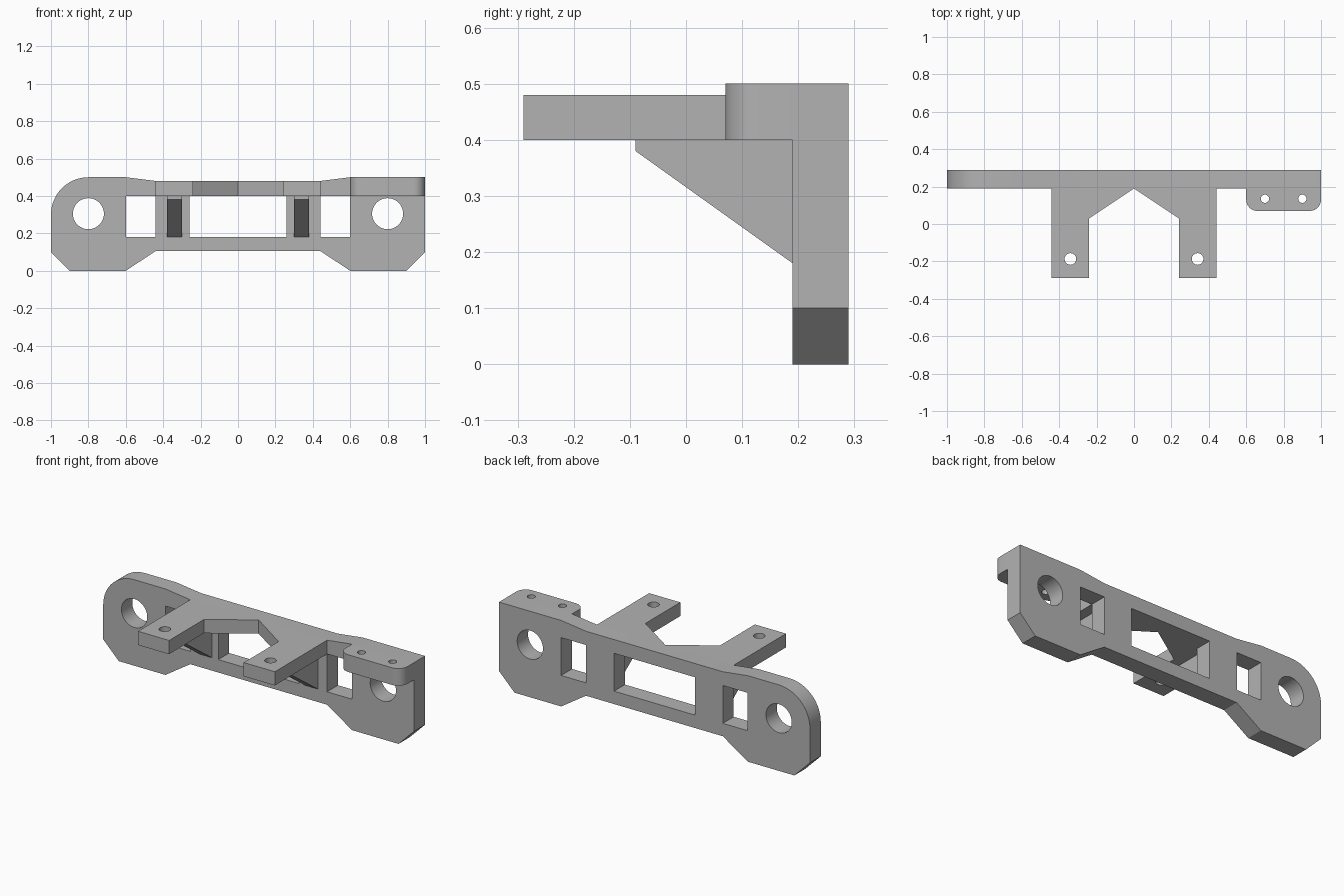
import bpy, bmesh
from math import sin, cos, pi, radians
from mathutils import Matrix, Vector

cube = bpy.data.objects.get("Cube")
if cube:
    bpy.data.objects.remove(cube, do_unlink=True)

grey = bpy.data.materials.new("plain grey")
grey.use_nodes = True
grey.diffuse_color = (0.45, 0.45, 0.45, 1)
grey.node_tree.nodes["Principled BSDF"].inputs["Base Color"].default_value = grey.diffuse_color


def arc(cx, cy, r, start, end, steps):
    """Points along an arc, angles in degrees."""
    angles = [radians(start + (end - start) * i / steps) for i in range(steps + 1)]
    return [(cx + r * cos(a), cy + r * sin(a)) for a in angles]


def circle(cx, cy, r, steps=48):
    return arc(cx, cy, r, 0, 360, steps)[:-1]


def rect(x0, x1, y0, y1):
    return [(x0, y0), (x1, y0), (x1, y1), (x0, y1)]


def prism(name, loops, depth, frame):
    """Fill an outline with holes, extrude it and place it with a frame."""
    bm = bmesh.new()
    for loop in loops:
        verts = [bm.verts.new((x, y, 0)) for x, y in loop]
        for a, b in zip(verts, verts[1:] + verts[:1]):
            bm.edges.new((a, b))
    bmesh.ops.triangle_fill(bm, edges=bm.edges[:], use_beauty=True, normal=(0, 0, 1))
    top = bmesh.ops.extrude_face_region(bm, geom=bm.faces[:])["geom"]
    bmesh.ops.translate(bm, vec=(0, 0, depth),
                        verts=[v for v in top if isinstance(v, bmesh.types.BMVert)])
    bmesh.ops.transform(bm, matrix=frame, verts=bm.verts[:])
    bmesh.ops.recalc_face_normals(bm, faces=bm.faces[:])
    mesh = bpy.data.meshes.new(name)
    bm.to_mesh(mesh)
    bm.free()
    mesh.materials.append(grey)
    obj = bpy.data.objects.new(name, mesh)
    bpy.context.collection.objects.link(obj)
    bpy.ops.object.select_all(action="DESELECT")
    obj.select_set(True)
    bpy.context.view_layer.objects.active = obj
    bpy.ops.object.shade_smooth_by_angle(angle=radians(30))
    return obj


def flat(z):
    return Matrix.Translation((0, 0, z))


# Upright back plate, drawn in x and z, with one rounded shoulder
BACK, FRONT = 0.29, 0.19
upright = Matrix.Translation((0, BACK, 0)) @ Matrix.Rotation(pi / 2, 4, "X")
lower = [(0.44, 0.105), (0.6, 0), (0.9, 0), (1, 0.1)]
outline = lower + [(1, 0.5), (0.6, 0.5), (0.44, 0.48), (-0.44, 0.48), (-0.6, 0.5)]
outline += arc(-0.8, 0.3, 0.2, 90, 180, 20)
outline += [(-x, z) for x, z in reversed(lower)]
openings = [rect(-0.26, 0.26, 0.18, 0.4)]
for s in (-1, 1):
    openings.append(circle(s * 0.8, 0.305, 0.083))
    openings.append(rect(*sorted((s * 0.44, s * 0.6)), 0.18, 0.4))
prism("back_plate", [outline] + openings, BACK - FRONT, upright)

# Forward arms with angled roots, and the tapered ribs below them
sideways = Matrix(((0, 0, 1, 0), (1, 0, 0, 0), (0, 1, 0, 0), (0, 0, 0, 1)))
for s, side in ((1, "left"), (-1, "right")):
    arm = [(0.44, FRONT), (0.44, -0.29), (0.24, -0.29), (0.24, 0.03), (0, FRONT)]
    prism(side + "_arm", [[(s * x, y) for x, y in arm], circle(s * 0.34, -0.187, 0.031, 32)],
          0.08, flat(0.4))
    rib = [(FRONT, 0.18), (FRONT, 0.4), (-0.09, 0.4), (-0.09, 0.38)]
    prism(side + "_rib", [rib], 0.08, Matrix.Translation((s * 0.34 - 0.04, 0, 0)) @ sideways)

# Mounting ear with rounded front corners and two screw holes
EAR = 0.07
R = 0.06
ear = [(1, FRONT), (0.6, FRONT)]
ear += arc(0.6 + R, EAR + R, R, 180, 270, 10) + arc(1 - R, EAR + R, R, 270, 360, 10)
prism("mounting_ear", [ear] + [circle(x, 0.135, 0.022, 32) for x in (0.7, 0.9)], 0.1, flat(0.4))
